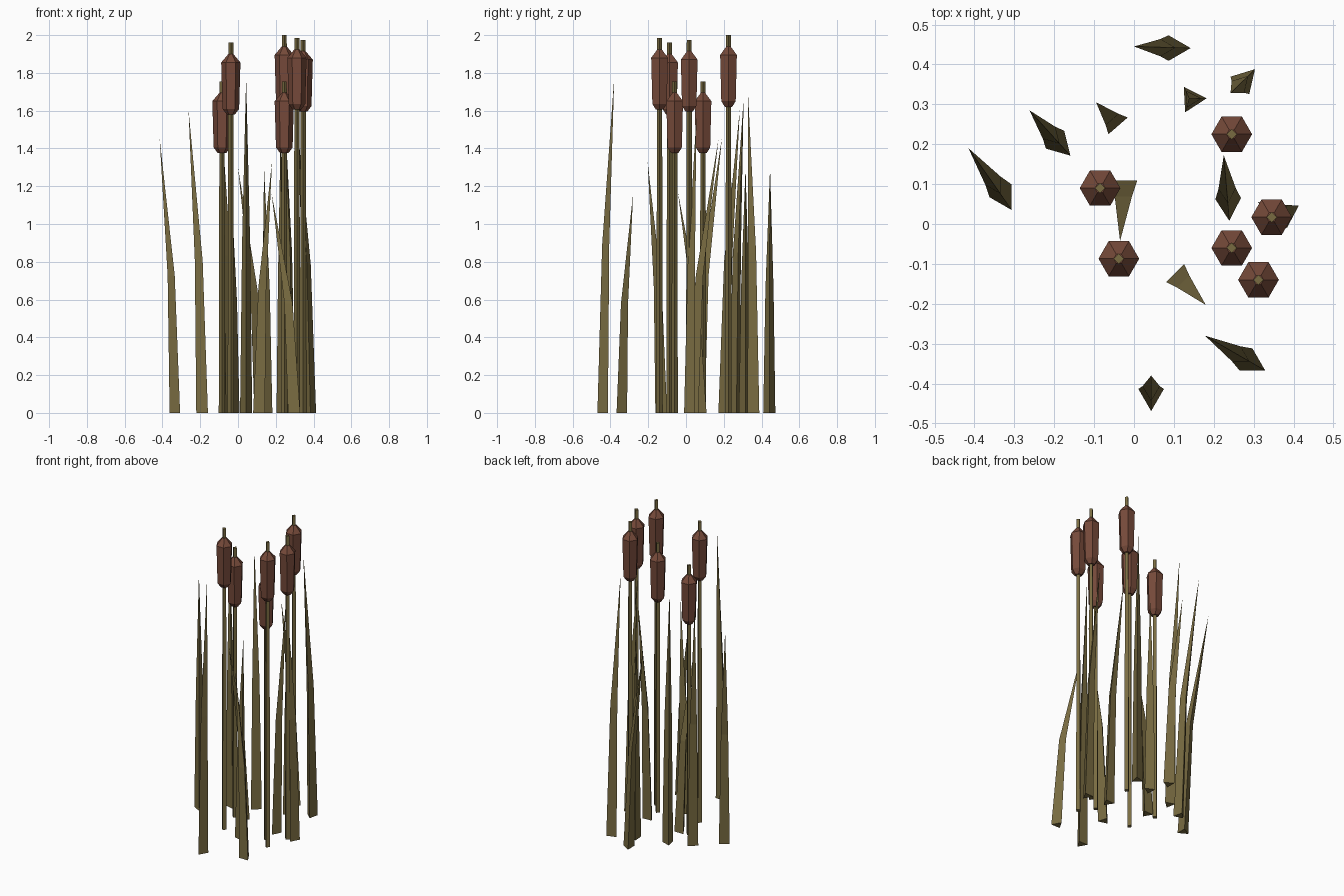
import bpy
import math
from mathutils import Vector

cube = bpy.data.objects.get("Cube")
if cube:
    bpy.data.objects.remove(cube, do_unlink=True)


def make_material(name, colour):
    mat = bpy.data.materials.new(name)
    mat.use_nodes = True
    mat.diffuse_color = (*colour, 1)
    mat.node_tree.nodes["Principled BSDF"].inputs["Base Color"].default_value = (*colour, 1)
    return mat


olive = make_material("olive_green", (0.19, 0.148, 0.053))
brown = make_material("seed_brown", (0.18, 0.068, 0.042))


def ring(centre, radius, sides, angle=0.0):
    """Points of a regular polygon lying flat around a centre."""
    steps = [angle + math.tau * i / sides for i in range(sides)]
    return [Vector(centre) + radius * Vector((math.cos(a), math.sin(a), 0)) for a in steps]


def loft(name, rings, mat, tip=None):
    """Skin a stack of rings, capped flat or ending in a point."""
    n = len(rings[0])
    verts = [p for r in rings for p in r]
    faces = [tuple(reversed(range(n)))]
    for level in range(len(rings) - 1):
        low, high = level * n, (level + 1) * n
        for i in range(n):
            j = (i + 1) % n
            faces.append((low + i, low + j, high + j, high + i))
    top = (len(rings) - 1) * n
    if tip is None:
        faces.append(tuple(range(top, top + n)))
    else:
        verts.append(Vector(tip))
        faces += [(top + i, top + (i + 1) % n, len(verts) - 1) for i in range(n)]
    mesh = bpy.data.meshes.new(name)
    mesh.from_pydata(verts, [], faces)
    mesh.materials.append(mat)
    obj = bpy.data.objects.new(name, mesh)
    bpy.context.collection.objects.link(obj)
    return obj


def cattail(index, x, y, height):
    # Thin four-sided stem running through the seed head
    loft(f"stem_{index}", [ring((x, y, 0), 0.017, 4),
                           ring((x, y, height), 0.013, 4)], olive)
    # Six-sided seed head with tapered ends: (drop below stem tip, radius)
    profile = [(0.38, 0.022), (0.35, 0.044), (0.105, 0.051), (0.06, 0.013)]
    loft(f"seed_head_{index}",
         [ring((x, y, height - drop), r, 6) for drop, r in profile], brown)


def leaf(index, x, y, turn, tip):
    # Three-sided blade, bending at half height towards its tip
    base, tip = Vector((x, y, 0)), Vector(tip)
    middle = base.lerp(tip, 0.25)
    middle.z = tip.z / 2
    angle = math.radians(turn)
    loft(f"leaf_{index}", [ring(base, 0.037, 3, angle),
                           ring(middle, 0.025, 3, angle)], olive, tip)


# Cattails: x, y, height
cattails = [
    (0.245, 0.225, 2.0), (-0.085, 0.09, 1.755), (-0.038, -0.087, 1.96),
    (0.345, 0.017, 1.975), (0.245, -0.06, 1.755), (0.312, -0.14, 1.985),
]
for i, spec in enumerate(cattails, 1):
    cattail(i, *spec)

# Leaves: base x, base y, turn in degrees, tip
leaves = [
    (0.105, 0.441, 0, (0.0, 0.445, 1.3)),
    (-0.325, 0.067, 180, (-0.415, 0.19, 1.455)),
    (-0.185, 0.198, 74, (-0.262, 0.285, 1.605)),
    (-0.052, 0.26, 11, (-0.095, 0.305, 1.665)),
    (0.145, 0.313, 3, (0.138, 0.315, 1.3)),
    (0.278, 0.361, 47, (0.242, 0.328, 1.7)),
    (0.043, -0.432, -90, (0.043, -0.38, 1.775)),
    (0.297, -0.349, 90, (0.178, -0.28, 1.16)),
    (0.116, -0.136, -45, (0.18, -0.203, 1.33)),
    (0.237, 0.045, -87, (0.225, 0.172, 1.45)),
    (-0.024, 0.09, -90, (-0.035, -0.043, 1.17)),
    (0.382, 0.027, 32, (0.31, 0.055, 1.57)),
]
for i, spec in enumerate(leaves, 1):
    leaf(i, *spec)
